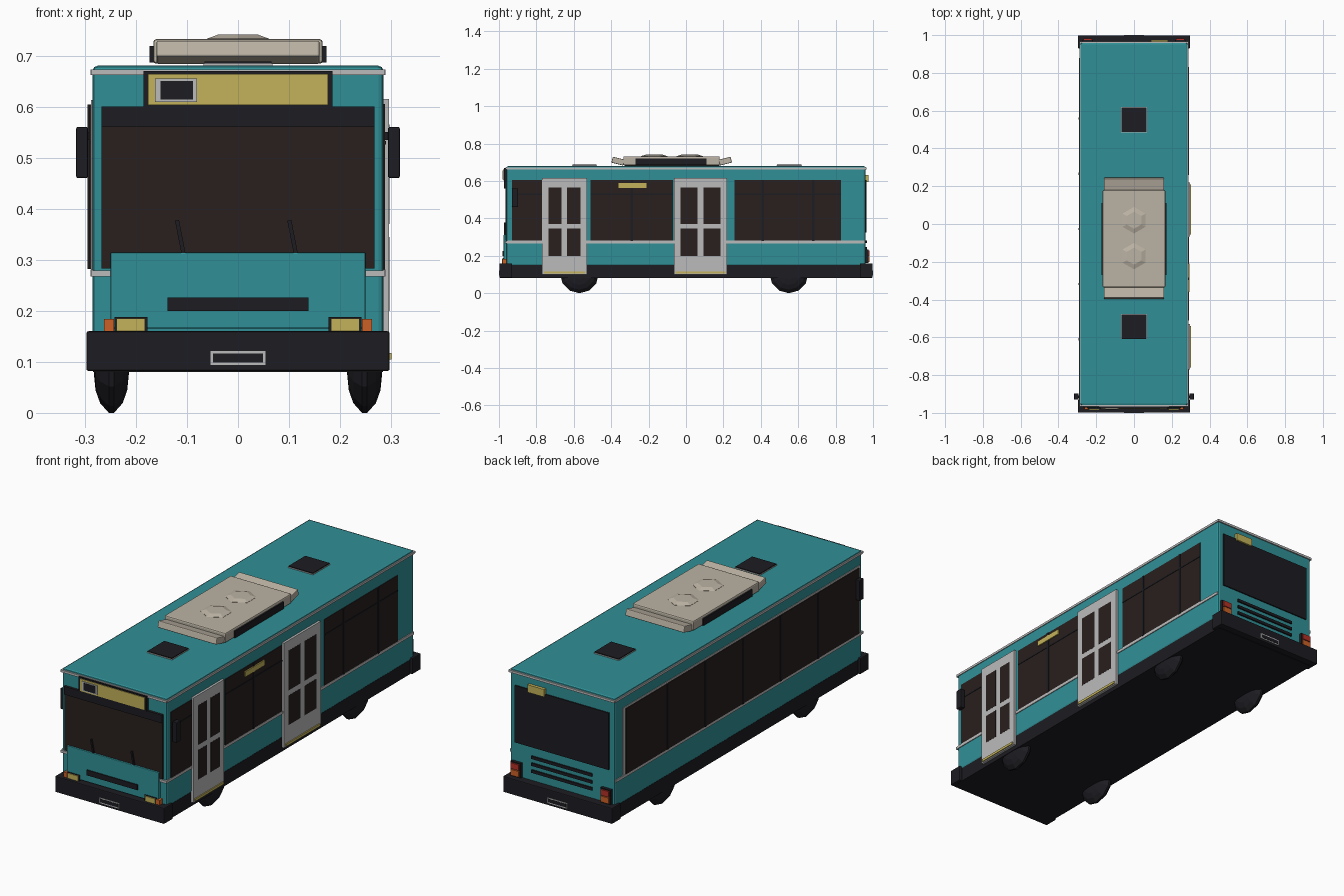
import bpy, bmesh, math
from mathutils import Vector, Matrix

if "Cube" in bpy.data.objects:
    bpy.data.objects.remove(bpy.data.objects["Cube"])

def material(name, r, g, b):
    m = bpy.data.materials.new(name)
    m.diffuse_color = (r, g, b, 1)
    m.use_nodes = True
    m.node_tree.nodes["Principled BSDF"].inputs["Base Color"].default_value = m.diffuse_color
    return m

TEAL = material("teal_paint", .03, .28, .31)
BLACK = material("black_trim", .012, .012, .016)
GLASS = material("dark_glass", .022, .014, .013)
SILVER = material("silver_trim", .5, .5, .5)
CREAM = material("cream_unit", .5, .45, .37)
YELLOW = material("yellow_lamp", .55, .45, .1)
ORANGE = material("orange_lamp", .6, .12, .02)
RED = material("red_lamp", .45, .03, .02)

def finish(name, bm, mat):
    bmesh.ops.recalc_face_normals(bm, faces=bm.faces)
    me = bpy.data.meshes.new(name)
    bm.to_mesh(me)
    bm.free()
    ob = bpy.data.objects.new(name, me)
    me.materials.append(mat)
    bpy.context.collection.objects.link(ob)
    return ob

def box(name, xs, ys, zs, mat, bevel=0, rot=None):
    """Box given by its extents, optionally bevelled and turned about its centre."""
    size = [b - a for a, b in (xs, ys, zs)]
    mid = Vector([(a + b) / 2 for a, b in (xs, ys, zs)])
    bm = bmesh.new()
    bmesh.ops.create_cube(bm, size=1, matrix=Matrix.Diagonal((*size, 1)))
    if bevel:
        bmesh.ops.bevel(bm, geom=bm.edges[:], offset=bevel, segments=2,
                        profile=.5, affect='EDGES')
    if rot:
        bm.transform(Matrix.Rotation(math.radians(rot[1]), 4, rot[0]))
    bm.transform(Matrix.Translation(mid))
    return finish(name, bm, mat)

def pair(name, xs, ys, zs, mat, **kw):
    """The same box on the right and the left."""
    box(name + "_right", xs, ys, zs, mat, **kw)
    box(name + "_left", (-xs[1], -xs[0]), ys, zs, mat, **kw)

def lathe(name, profile, sides, origin, axis, mat, phase=0):
    """Spin (radius, height) points about an axis, capping both ends."""
    bm = bmesh.new()
    rings = []
    for r, h in profile:
        ring = []
        for i in range(sides):
            a = phase + 2 * math.pi * i / sides
            c, s = r * math.cos(a), r * math.sin(a)
            p = (h, c, s) if axis == 'X' else (c, s, h)
            ring.append(bm.verts.new(Vector(p) + Vector(origin)))
        rings.append(ring)
    for a, b in zip(rings, rings[1:]):
        for i in range(sides):
            j = (i + 1) % sides
            bm.faces.new((a[i], a[j], b[j], b[i]))
    bm.faces.new(rings[0])
    bm.faces.new(rings[-1])
    return finish(name, bm, mat)

# Body shell, black underbody and bumpers
box("body_shell", (-.285, .285), (-.96, .96), (.145, .68), TEAL, bevel=.01)
box("underbody", (-.284, .284), (-.965, .965), (.08, .15), BLACK)
for name, s in (("front", -1), ("rear", 1)):
    ys = sorted((s * .93, s * .998))
    box(name + "_bumper", (-.297, .297), ys, (.082, .16), BLACK, bevel=.004)
    box(name + "_plate_frame", (-.054, .054), sorted((s * .99, s * 1.0)), (.094, .121), SILVER)
    box(name + "_plate", (-.049, .049), sorted((s * .99, s * 1.001)), (.099, .116), BLACK)

# Silver belt and roof rails
pair("belt_rail", (.28, .289), (-.955, .955), (.267, .281), SILVER)
pair("front_belt_end", (.25, .288), (-.967, -.95), (.267, .279), SILVER)
pair("roof_rail", (.28, .289), (-.962, .962), (.662, .673), SILVER)
for name, s in (("front", -1), ("rear", 1)):
    box(name + "_roof_rail", (-.288, .288), sorted((s * .95, s * .966)), (.662, .673), SILVER)

# Right side windows with dividers
def window_row(name, s, y0, y1, dividers):
    def side(a, b):
        return sorted((s * a, s * b))
    box(name, side(.28, .288), (y0, y1), (.28, .605), GLASS)
    box(name + "_top_bar", side(.28, .29), (y0, y1), (.526, .533), BLACK)
    for i, y in enumerate(dividers):
        box(f"{name}_divider_{i}", side(.28, .291), (y - .006, y + .006), (.28, .605), BLACK)

window_row("driver_side_window", 1, -.93, -.77, [])
window_row("middle_window", 1, -.51, -.07, [-.29])
window_row("rear_side_window", 1, .26, .83, [.41, .68])
box("side_sign", (.28, .294), (-.36, -.21), (.562, .588), YELLOW)

# Left side window band in its silver frame
box("left_window_frame", (-.288, -.28), (-.94, .90), (.272, .613), SILVER)
window_row("left_window", -1, -.93, .88, [])
box("left_glass", (-.292, -.28), (-.93, .88), (.282, .604), GLASS)
for i in range(5):
    y = -.61 + .292 * i
    box(f"left_divider_{i}", (-.295, -.28), (y - .006, y + .006), (.282, .604), BLACK)

# Doors with four panes each and a lit step
for name, y0, y1 in (("front_door", -.77, -.53), ("middle_door", -.065, .22)):
    box(name, (.28, .296), (y0, y1), (.10, .615), SILVER)
    mid, w = (y0 + y1) / 2, (y1 - y0) / 2
    for i, (a, b) in enumerate(((y0 + .035, mid - .015), (mid + .015, y1 - .035))):
        for j, (z0, z1) in enumerate(((.2, .345), (.37, .565))):
            box(f"{name}_pane_{i}{j}", (.285, .2966), (a, b), (z0, z1), GLASS)
    box(name + "_step", (.28, .301), (y0 + .01, y1 - .01), (.105, .117), YELLOW)

# Front face: windscreen, visor, lower panel, grille, wipers
box("windscreen", (-.267, .267), (-.966, -.95), (.283, .6), GLASS)
box("windscreen_visor", (-.267, .267), (-.972, -.95), (.56, .6), BLACK)
box("front_panel", (-.25, .25), (-.975, -.94), (.165, .314), TEAL, bevel=.003)
box("front_grille", (-.138, .138), (-.98, -.96), (.2, .226), BLACK)
for i, x in enumerate((-.113, .107)):
    box(f"wiper_{i}", (x - .004, x + .004), (-.974, -.964), (.31, .378), BLACK, rot=('Y', -11))

# Destination sign
box("sign_frame", (-.185, .185), (-.974, -.94), (.597, .67), BLACK)
box("sign_face", (-.176, .176), (-.977, -.95), (.603, .664), YELLOW)
box("sign_number_frame", (-.163, -.08), (-.98, -.95), (.609, .655), SILVER)
box("sign_number", (-.152, -.088), (-.982, -.95), (.614, .65), BLACK)

# Headlights, indicators and mirrors
pair("headlight_bezel", (.177, .242), (-.979, -.95), (.157, .188), BLACK)
pair("headlight", (.182, .238), (-.984, -.95), (.16, .185), YELLOW)
pair("indicator", (.243, .262), (-.982, -.95), (.16, .184), ORANGE)
pair("mirror", (.294, .317), (-.93, -.897), (.46, .56), BLACK, bevel=.003)
pair("mirror_arm", (.28, .3), (-.92, -.907), (.535, .55), BLACK)

# Rear face: window, lamp, slots and tail lights
box("rear_window", (-.255, .255), (.95, .966), (.325, .605), BLACK)
box("rear_sign", (.09, .18), (.95, .975), (.595, .632), YELLOW)
for i in range(3):
    z = .2 + .034 * i
    box(f"rear_slot_{i}", (-.165, .165), (.95, .967), (z, z + .014), BLACK)
pair("tail_light_housing", (.217, .272), (.95, .975), (.162, .233), BLACK)
pair("tail_light_lower", (.222, .267), (.95, .982), (.167, .196), ORANGE)
pair("tail_light_upper", (.222, .267), (.95, .982), (.2, .228), RED)

# Roof hatches
for name, y in (("front_hatch", -.543), ("rear_hatch", .552)):
    box(name + "_rim", (-.068, .068), (y - .067, y + .067), (.675, .684), SILVER)
    box(name, (-.066, .066), (y - .065, y + .065), (.675, .688), BLACK)

# Roof air conditioner: housing, sloping ends, side vents, hexagonal fans
box("roof_unit", (-.166, .166), (-.335, .18), (.684, .732), CREAM, bevel=.006)
box("roof_unit_base", (-.065, .065), (-.33, .18), (.675, .69), BLACK)
box("roof_unit_front_flap", (-.16, .16), (-.396, -.33), (.69, .722), CREAM, bevel=.004, rot=('X', -14))
box("roof_unit_rear_flap", (-.16, .16), (.177, .243), (.69, .722), CREAM, bevel=.004, rot=('X', 14))
pair("roof_unit_vent", (.15, .173), (-.27, .11), (.686, .719), BLACK)
for name, y in (("front_fan", -.17), ("rear_fan", .02)):
    lathe(name, [(.07, .725), (.07, .733), (.045, .741)], 6, (0, y, 0), 'Z', CREAM, math.pi / 2)

# Wheels, tapered towards the tread
for end, y in (("front", -.57), ("rear", .55)):
    for side, x in (("right", .248), ("left", -.248)):
        lathe(f"{end}_{side}_wheel",
              [(.03, -.034), (.06, -.031), (.085, -.022), (.104, -.005),
               (.104, .005), (.085, .022), (.06, .031), (.03, .034)],
              12, (x, y, .104), 'X', BLACK)
